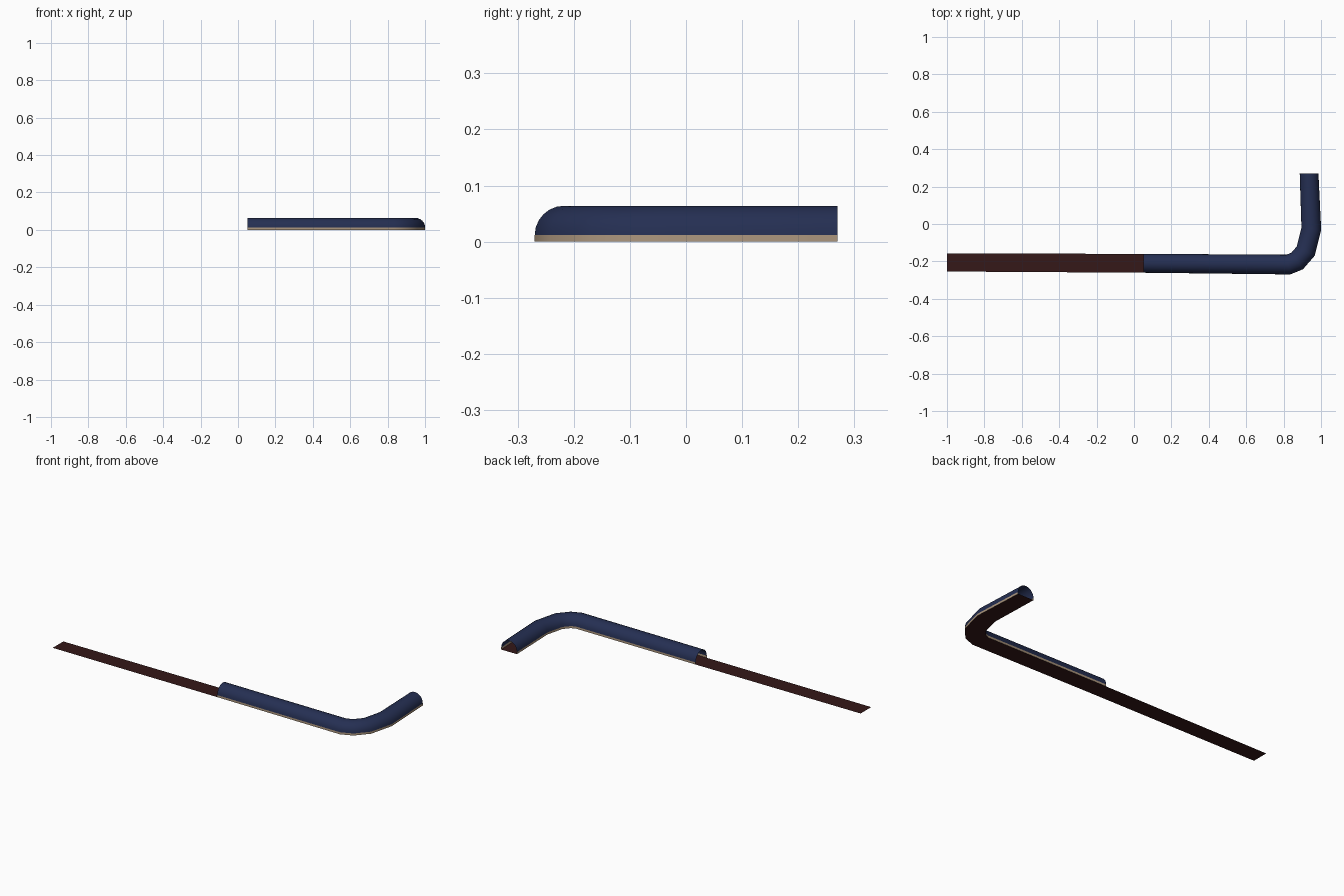
import bpy, math
from mathutils import Vector

if "Cube" in bpy.data.objects:
    bpy.data.objects.remove(bpy.data.objects["Cube"])

# Centre line: (x, y, half width); the first point starts the bare strip
PATH = [(-1.0, -0.206, 0.048), (0.05, -0.21, 0.0505), (0.825, -0.217, 0.0525),
        (0.872, -0.198, 0.0525), (0.918, -0.145, 0.0525),
        (0.948, -0.025, 0.0525), (0.936, 0.27, 0.05)]
WALL, TOP, ARC = 0.012, 0.064, 12


def material(name, rgb):
    m = bpy.data.materials.new(name)
    m.diffuse_color = (*rgb, 1)
    m.use_nodes = True
    m.node_tree.nodes["Principled BSDF"].inputs["Base Color"].default_value = m.diffuse_color
    return m


def edge_pairs():
    """Mitred left and right edge points along the path."""
    pts = [Vector(p[:2]) for p in PATH]
    out = []
    for i, p in enumerate(pts):
        a = (p - pts[i - 1]).normalized() if i else None
        b = (pts[i + 1] - p).normalized() if i < len(pts) - 1 else None
        if a is None or b is None:
            # Square-cut ends
            n = Vector((0, 1)) if i == 0 else Vector((-1, 0))
            out.append((p + n * PATH[i][2], p - n * PATH[i][2]))
            continue
        t = (a + b).normalized()
        n = Vector((-t.y, t.x))
        w = PATH[i][2] / n.dot(Vector((-b.y, b.x)))
        if i == 1:
            n, w = Vector((0, 1)), PATH[i][2]
        out.append((p + n * w, p - n * w))
    return out


def sweep(name, pairs, profile, mat):
    """Sweep an open profile of (side -1..1, z) along the edge pairs."""
    k = len(profile)
    verts = []
    for l, r in pairs:
        c, h = (l + r) / 2, (l - r) / 2
        verts += [(*(c + h * s), z) for s, z in profile]
    faces = [(i * k + j, i * k + j + 1, (i + 1) * k + j + 1, (i + 1) * k + j)
             for i in range(len(pairs) - 1) for j in range(k - 1)]
    me = bpy.data.meshes.new(name)
    me.from_pydata(verts, [], faces)
    me.materials.append(mat)
    ob = bpy.data.objects.new(name, me)
    bpy.context.collection.objects.link(ob)
    bpy.ops.object.select_all(action='DESELECT')
    ob.select_set(True)
    bpy.context.view_layer.objects.active = ob
    bpy.ops.object.shade_smooth_by_angle(angle=math.radians(30))
    return ob


brown = material("dark_brown", (0.035, 0.009, 0.009))
navy = material("navy", (0.018, 0.028, 0.085))
tan = material("tan", (0.42, 0.31, 0.21))
pairs = edge_pairs()

# Flat base strip along the whole length
sweep("base_strip", pairs, [(-1, 0), (1, 0)], brown)

# Thin upright trim on both sides of the cushion
sweep("right_trim", pairs[1:], [(-1, 0), (-1, WALL)], tan)
sweep("left_trim", pairs[1:], [(1, WALL), (1, 0)], tan)

# Half-round hollow cover, open at both ends
arc = [(-math.cos(math.pi * i / ARC),
        WALL + (TOP - WALL) * math.sin(math.pi * i / ARC)) for i in range(ARC + 1)]
sweep("rounded_cover", pairs[1:], arc, navy)
